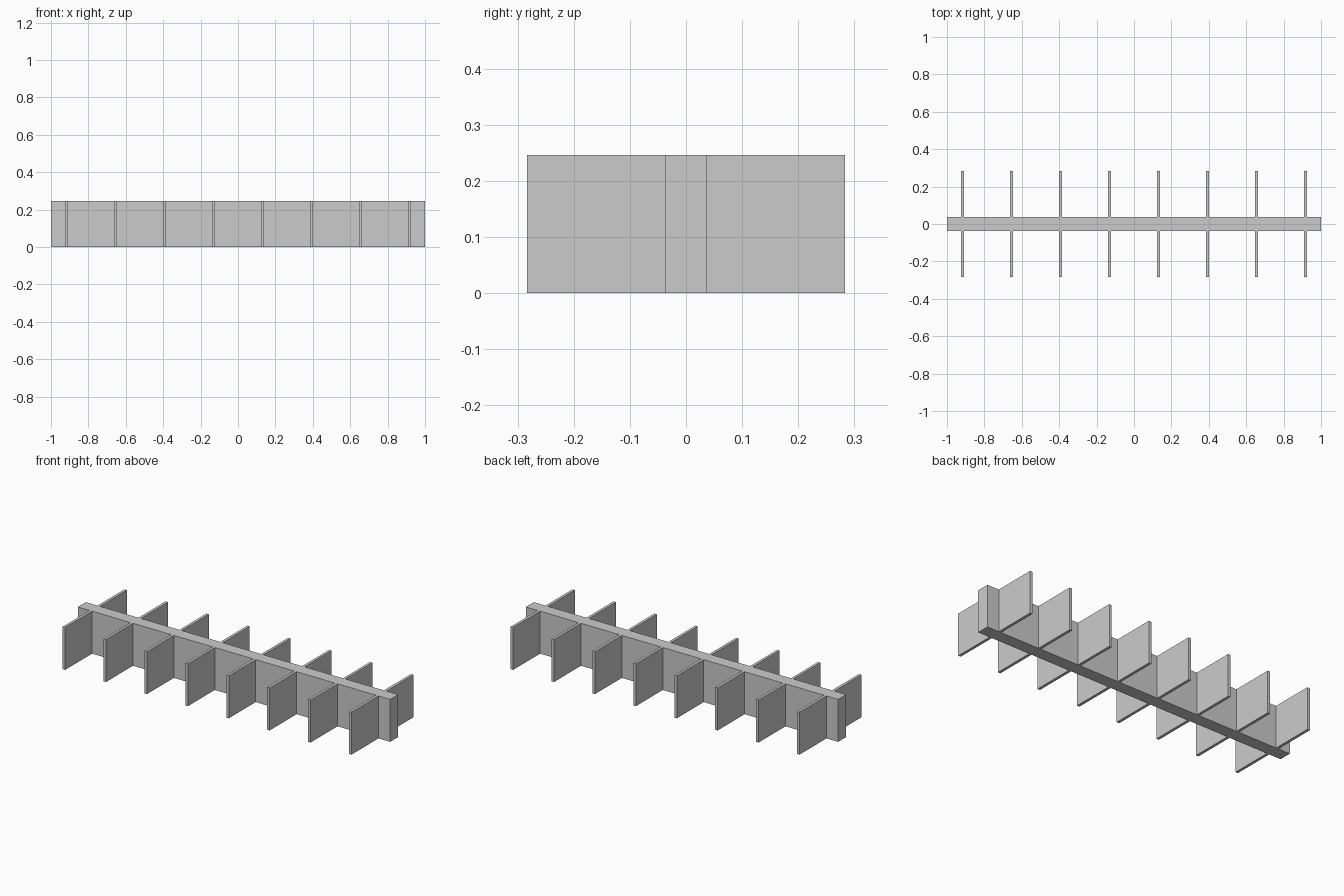
import bpy

if "Cube" in bpy.data.objects:
    bpy.data.objects.remove(bpy.data.objects["Cube"])

HEIGHT = 0.246
SPINE_HALF = 0.0365
FIN_REACH = 0.283
FIN_THICK = 0.016
FIN_COUNT = 8
FIN_SPACING = 0.262


def box(name, x, y, size_x, size_y):
    """Upright block standing on the ground, centred on x, y."""
    bpy.ops.mesh.primitive_cube_add(size=1, location=(x, y, HEIGHT / 2))
    ob = bpy.context.object
    ob.name = name
    ob.scale = (size_x, size_y, HEIGHT)
    return ob


# Long central spine
box("spine", 0, 0, 2, SPINE_HALF * 2)

# Thin fins butted against both sides of the spine
fin_length = FIN_REACH - SPINE_HALF
fin_y = (FIN_REACH + SPINE_HALF) / 2
for i in range(FIN_COUNT):
    x = (i - (FIN_COUNT - 1) / 2) * FIN_SPACING
    for label, side in (("front", -1), ("back", 1)):
        box(f"{label}_fin_{i + 1}", x, side * fin_y, FIN_THICK, fin_length)
